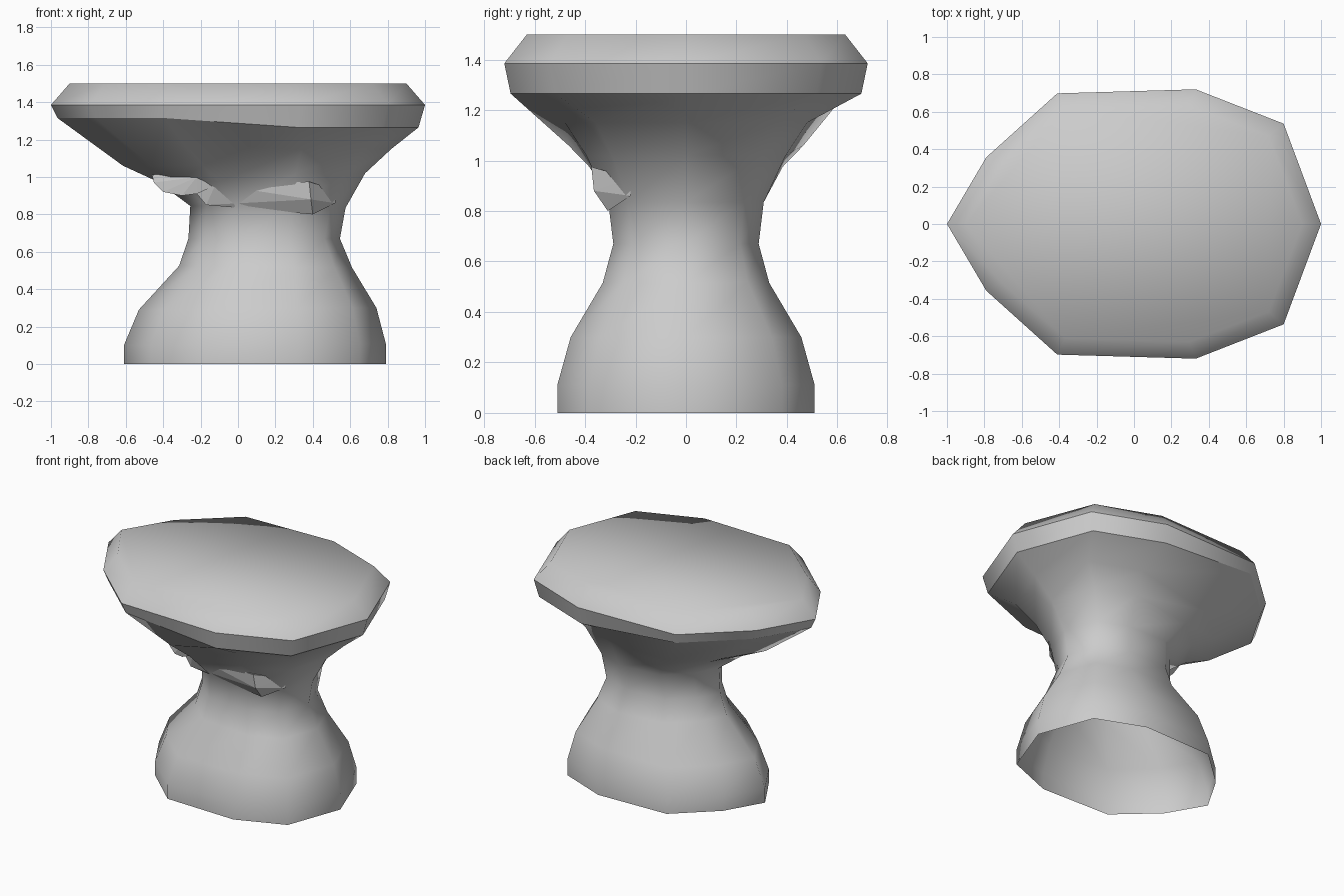
import bpy, bmesh

if "Cube" in bpy.data.objects:
    bpy.data.objects.remove(bpy.data.objects["Cube"])

# Half outline shared by every ring (unit scale), mirrored in y to ten points
HALF = [(1, 0), (0.8, 0.745), (0.33, 1), (-0.41, 0.97), (-0.79, 0.495), (-1, 0)]
OUTLINE = HALF + [(x, -y) for x, y in reversed(HALF[1:-1])]

# Rings: left x, right x, half depth, left z, right z
RINGS = [
    (-0.61, 0.79, 0.51, 0.00, 0.00),
    (-0.61, 0.79, 0.51, 0.10, 0.11),
    (-0.53, 0.74, 0.457, 0.29, 0.30),
    (-0.315, 0.61, 0.33, 0.525, 0.515),
    (-0.265, 0.545, 0.288, 0.67, 0.67),
    (-0.255, 0.575, 0.308, 0.845, 0.835),
    (-0.43, 0.68, 0.395, 0.975, 1.02),
    (-0.615, 0.82, 0.48, 1.06, 1.15),
    (-0.965, 0.965, 0.695, 1.315, 1.265),
    (-1.0, 1.0, 0.72, 1.385, 1.385),
    (-0.9, 0.9, 0.63, 1.50, 1.50),
]
SHARP_RINGS = (8, 9)


def finish(name, bm):
    mesh = bpy.data.meshes.new(name)
    bm.to_mesh(mesh)
    bm.free()
    ob = bpy.data.objects.new(name, mesh)
    bpy.context.collection.objects.link(ob)
    return ob


# Stone table: lofted foot, neck and top, open underneath
bm = bmesh.new()
loops = []
for left, right, depth, zl, zr in RINGS:
    cx, rx = (left + right) / 2, (right - left) / 2
    ring = []
    for u, v in OUTLINE:
        t = min(max((u + 0.41) / 0.74, 0), 1)
        ring.append(bm.verts.new((cx + u * rx, v * depth, zl + (zr - zl) * t)))
    loops.append(ring)
n = len(OUTLINE)
for a, b in zip(loops, loops[1:]):
    for i in range(n):
        j = (i + 1) % n
        bm.faces.new((a[i], a[j], b[j], b[i]))
bm.faces.new(loops[-1])
for f in bm.faces:
    f.smooth = True
for r in SHARP_RINGS:
    for i in range(n):
        bm.edges.get((loops[r][i], loops[r][(i + 1) % n])).smooth = False
finish("stone_table", bm)


# Rock chips stuck to the neck
def chip(name, points):
    bm = bmesh.new()
    for p in points:
        bm.verts.new(p)
    res = bmesh.ops.convex_hull(bm, input=bm.verts)
    loose = [v for v in bm.verts if not v.link_faces]
    bmesh.ops.delete(bm, geom=loose, context='VERTS')
    bmesh.ops.recalc_face_normals(bm, faces=bm.faces)
    finish(name, bm)


chip("front_ledge", [
    (-0.22, -0.27, 0.91), (-0.17, -0.28, 0.85), (-0.12, -0.33, 0.96),
    (0.38, -0.375, 0.975), (0.39, -0.365, 0.88), (0.40, -0.31, 0.80),
    (0.52, -0.22, 0.93), (0.52, -0.22, 0.86), (0.2, -0.2, 0.9)])
chip("left_ledge", [
    (-0.46, -0.10, 1.01), (-0.45, -0.15, 0.97), (-0.40, -0.20, 0.92),
    (-0.30, -0.27, 0.90), (-0.22, -0.30, 0.91), (-0.12, -0.32, 0.955),
    (-0.22, -0.32, 1.00), (-0.40, -0.16, 1.02), (-0.22, -0.10, 0.95)])
